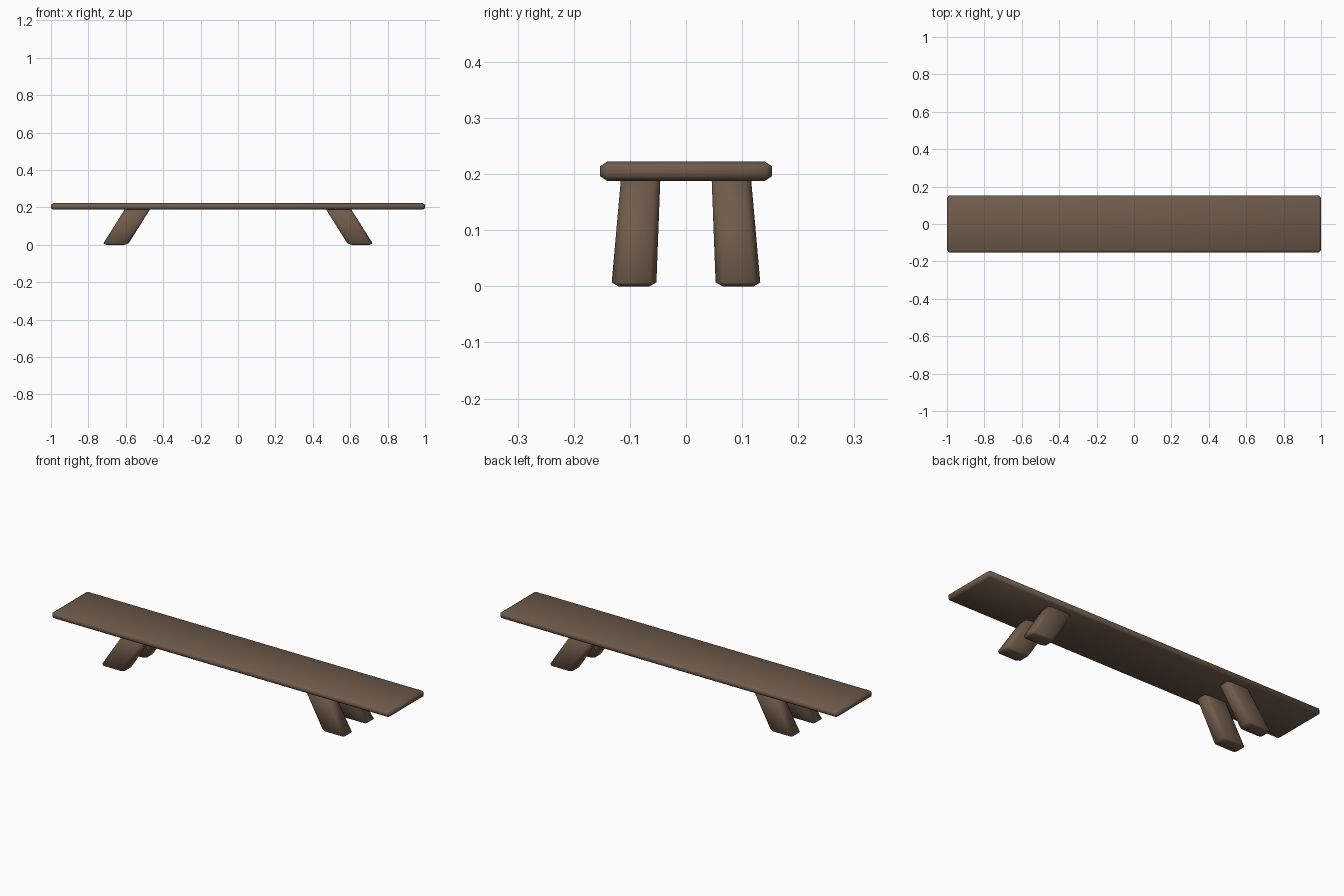
import bpy, bmesh

if "Cube" in bpy.data.objects:
    bpy.data.objects.remove(bpy.data.objects["Cube"])

wood = bpy.data.materials.new("dark_wood")
wood.diffuse_color = (0.16, 0.105, 0.07, 1)
wood.use_nodes = True
wood.node_tree.nodes["Principled BSDF"].inputs["Base Color"].default_value = wood.diffuse_color


def chamfered_box(name, size, chamfer, place):
    """Box centred in x and y, base at z = 0, with its own chamfer per axis;
    place() maps each vertex into position."""
    bm = bmesh.new()
    bmesh.ops.create_cube(bm, size=1)
    for v in bm.verts:
        for i in range(3):
            v.co[i] *= size[i] / chamfer[i]
    bmesh.ops.bevel(bm, geom=bm.edges[:], offset=1, segments=1,
                    profile=0.5, affect='EDGES')
    for v in bm.verts:
        x, y, z = (v.co[i] * chamfer[i] for i in range(3))
        v.co = place(x, y, z + size[2] / 2)
    bmesh.ops.recalc_face_normals(bm, faces=bm.faces[:])
    for f in bm.faces:
        f.smooth = True
    me = bpy.data.meshes.new(name)
    bm.to_mesh(me)
    bm.free()
    me.materials.append(wood)
    ob = bpy.data.objects.new(name, me)
    bpy.context.collection.objects.link(ob)
    return ob


# Seat plank
chamfered_box("seat", (2.0, 0.306, 0.034), (0.012, 0.012, 0.008),
              lambda x, y, z: (x, y, z + 0.188))

# Four splayed legs, tapering slightly upwards in depth
LEG_H = 0.205
for side, sx in (("left", -1), ("right", 1)):
    for end, sy in (("front", -1), ("back", 1)):
        def place(x, y, z, sx=sx, sy=sy):
            t = z / LEG_H
            return (sx * (x + 0.657 - 0.129 * t),
                    sy * (y * (1 - 0.13 * t) + 0.093 - 0.013 * t), z)
        chamfered_box(f"{end}_{side}_leg", (0.135, 0.080, LEG_H),
                      (0.018, 0.012, 0.007), place)
